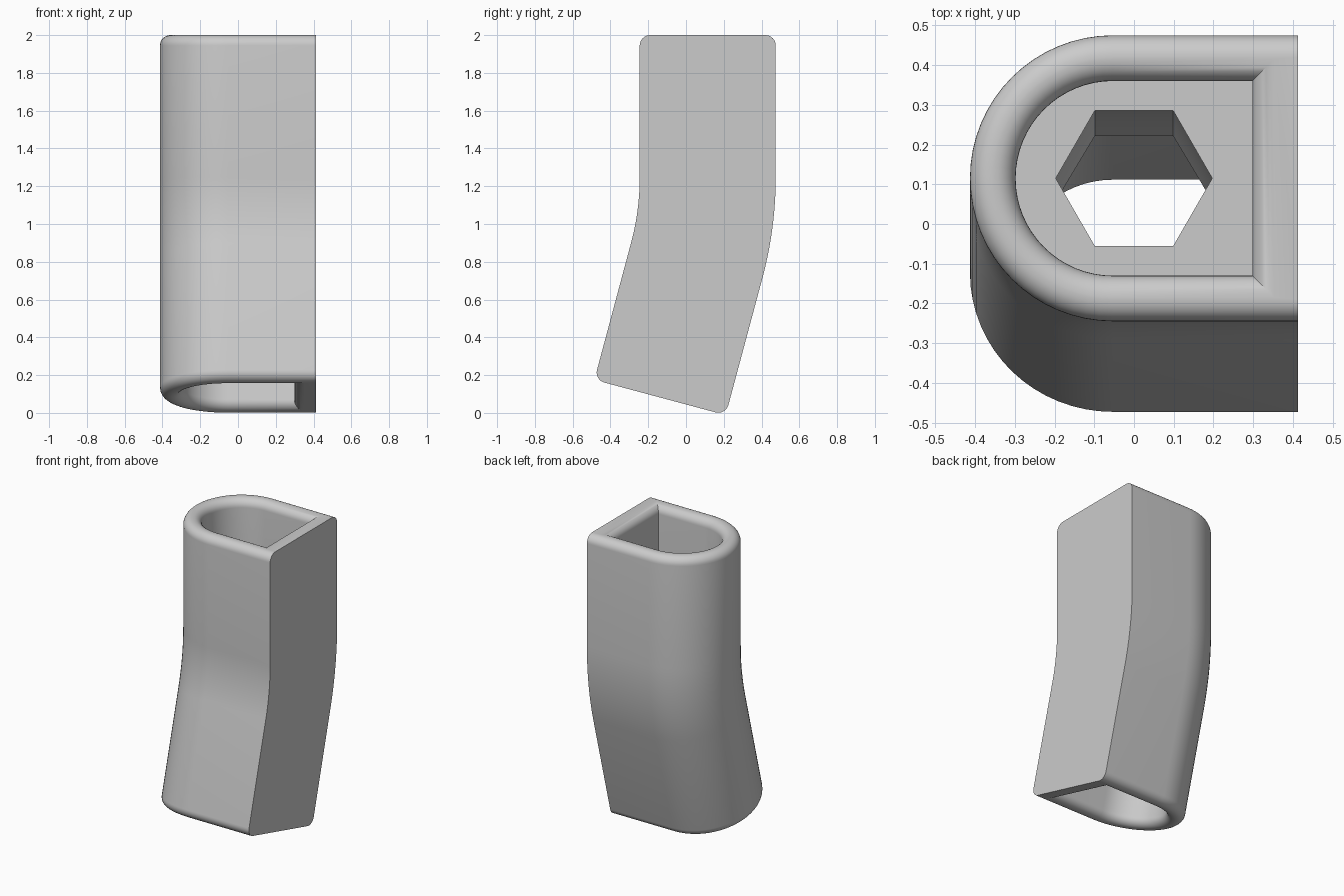
import bpy, bmesh, math

cube = bpy.data.objects.get("Cube")
if cube:
    bpy.data.objects.remove(cube, do_unlink=True)

# Main dimensions
HALF, WALL, FLAT = 0.36, 0.115, 0.413   # half width, wall, flat side position
ARC_X = HALF - FLAT                     # centre of the round side
ROUND = 0.055                           # rim rounding
Y0, LEG, RADIUS, BEND = 0.115, 0.752, 1.7, math.radians(15)
ARC = RADIUS * BEND
TOTAL = 2 * LEG + ARC


def place(s, x, v):
    """Point at distance s down the bent axis, with section position x, v."""
    t = min(max((s - LEG) / RADIUS, 0), BEND)
    past = max(0, s - LEG - ARC)
    before = max(0, LEG - s)
    y = Y0 - RADIUS + (RADIUS + v) * math.cos(t) - past * math.sin(t)
    z = 2 - LEG + before - (RADIUS + v) * math.sin(t) - past * math.cos(t)
    return x, y, z


def d_section(half, flat, n=32):
    """D-shaped section: one flat side, one round side."""
    pts = [(flat, -half)]
    for i in range(n + 1):
        a = -math.pi / 2 - math.pi * i / n
        pts.append((ARC_X + half * math.cos(a), half * math.sin(a)))
    return pts + [(flat, half)]


def outer(d):
    return d_section(HALF - d, FLAT)


def inner(d):
    return d_section(HALF - WALL + d, FLAT - WALL + d)


def rounding(steps=8):
    """Inset and depth pairs from the rim down to the wall."""
    for i in range(steps + 1):
        q = math.pi / 2 * i / steps
        yield ROUND * (1 - math.sin(q)), ROUND * (1 - math.cos(q))


bm = bmesh.new()


def sweep(sections):
    rings = [[bm.verts.new(place(s, x, v)) for x, v in pts] for pts, s in sections]
    for a, b in zip(rings, rings[1:]):
        for i in range(len(a)):
            j = (i + 1) % len(a)
            bm.faces.new((a[i], a[j], b[j], b[i]))
    return rings[0], rings[-1]


edge = list(rounding())
bends = [LEG + ARC * i / 16 for i in range(17)]

# Shell: upper pocket, upper rim, outside, lower rim, lower pocket
shell = [(inner(0), LEG)]
shell += [(inner(d), s) for d, s in reversed(edge)]
shell += [(outer(d), s) for d, s in edge]
shell += [(outer(0), s) for s in bends]
shell += [(outer(d), TOTAL - s) for d, s in reversed(edge)]
shell += [(inner(d), TOTAL - s) for d, s in edge]
shell += [(inner(0), LEG + ARC)]
floors = sweep(shell)

# Six-sided passage through the bend
hexagon = [(0.197 * math.cos(math.pi / 3 * i), 0.197 * math.sin(math.pi / 3 * i))
           for i in range(6)]
holes = sweep([(hexagon, s) for s in bends])

# Pocket floors around the passage
for floor, hole in zip(floors, holes):
    border = [bm.edges.get((r[i - 1], r[i])) for r in (floor, hole) for i in range(len(r))]
    bmesh.ops.triangle_fill(bm, edges=border, use_beauty=True)

bmesh.ops.recalc_face_normals(bm, faces=bm.faces)
mesh = bpy.data.meshes.new("bent_sleeve")
bm.to_mesh(mesh)
bm.free()
sleeve = bpy.data.objects.new("bent_sleeve", mesh)
bpy.context.collection.objects.link(sleeve)

# Plain grey
grey = bpy.data.materials.new("grey")
grey.use_nodes = True
color = (0.6, 0.6, 0.6, 1)
grey.diffuse_color = color
grey.node_tree.nodes["Principled BSDF"].inputs["Base Color"].default_value = color
mesh.materials.append(grey)

bpy.ops.object.select_all(action="DESELECT")
sleeve.select_set(True)
bpy.context.view_layer.objects.active = sleeve
bpy.ops.object.shade_smooth_by_angle(angle=math.radians(30))
